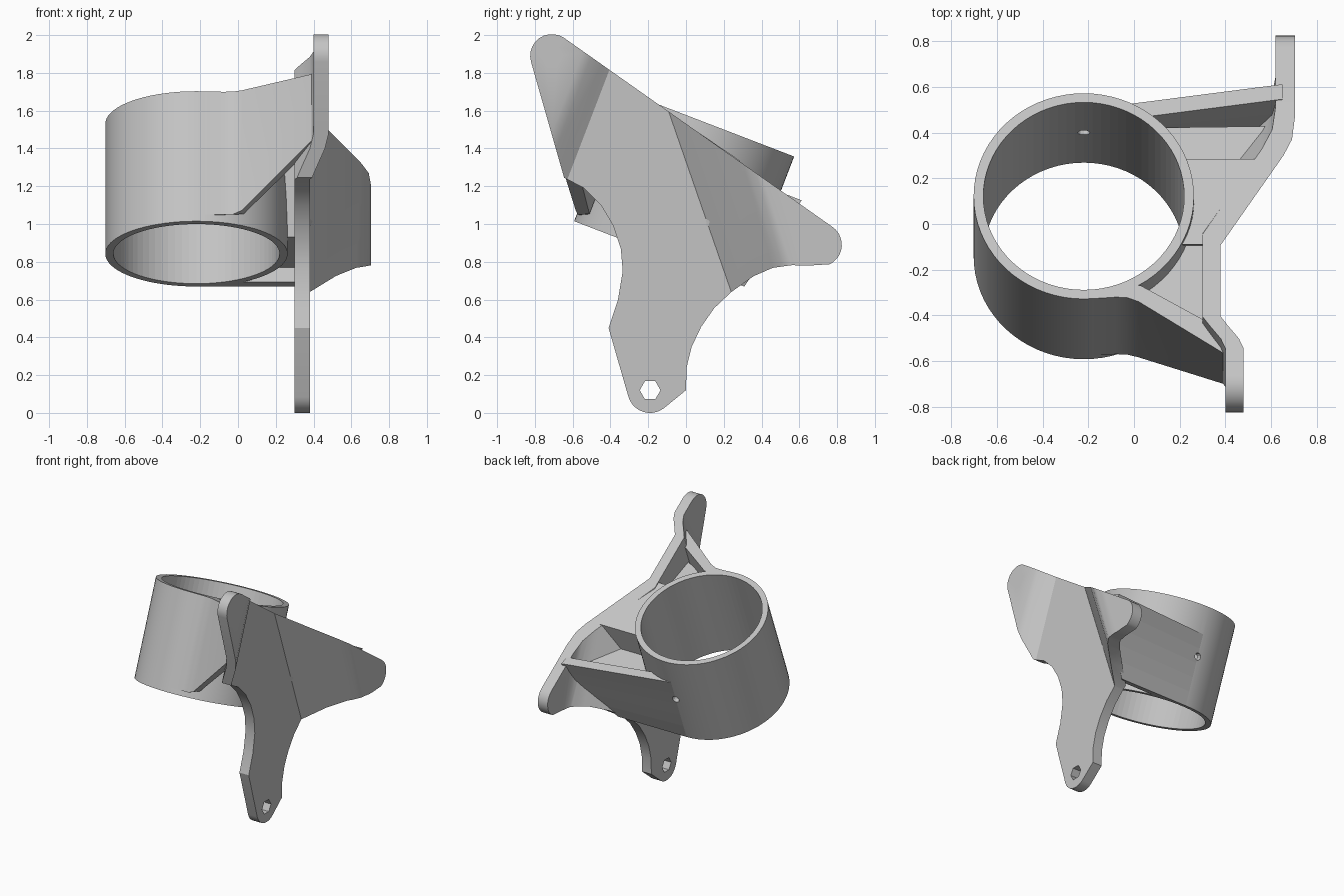
import bpy, bmesh, math
from mathutils import Vector, Matrix

cube = bpy.data.objects.get("Cube")
if cube:
    bpy.data.objects.remove(cube, do_unlink=True)

grey = bpy.data.materials.new("plain grey")
grey.use_nodes = True
grey.diffuse_color = (0.55, 0.55, 0.55, 1)
grey.node_tree.nodes["Principled BSDF"].inputs["Base Color"].default_value = (0.55, 0.55, 0.55, 1)

# Tilted tube frame: u along x, v across, w along the tube axis
TILT = math.radians(21)
C, S = math.cos(TILT), math.sin(TILT)
BASE = Vector((-0.22, -0.142, 0.842))
HEIGHT = 0.737
R_OUT, R_IN = 0.4825, 0.44


def lerp(t, knots):
    if t <= knots[0][0]:
        return knots[0][1]
    for (a, p), (b, q) in zip(knots, knots[1:]):
        if t <= b:
            return p + (q - p) * (t - a) / (b - a)
    return knots[-1][1]


# Bend profiles of the mounting plate
OUTER = [(0, 0.38), (0.28, 0.655), (0.33, 0.692), (0.40, 0.705)]
INNER = [(0.033, 0.30), (0.30, 0.56), (0.36, 0.605), (0.43, 0.62)]
FRONT = [(-0.76, 0.10), (-0.71, 0.08), (-0.64, 0.03), (-0.595, 0)]
REAR_N = Vector((0, 0.945, 0.328))
REAR_P = Vector((0, -0.09, 1.59))
FRONT_N = Vector((0, C, -S))


def plate_x(p, knots):
    q = Vector((0, p.y, p.z))
    return lerp((q - REAR_P).dot(REAR_N), knots) + lerp((q - BASE).dot(FRONT_N), FRONT)


def local(u, v, w):
    """Tube frame to world; u=None runs the point into the plate."""
    p = Vector((u or 0, BASE.y + v * C + w * S, BASE.z - v * S + w * C))
    if u is None:
        p.x = plate_x(p, INNER) + 0.03
    return p


def finish(name, bm):
    bmesh.ops.recalc_face_normals(bm, faces=bm.faces)
    me = bpy.data.meshes.new(name)
    bm.to_mesh(me)
    bm.free()
    me.materials.append(grey)
    ob = bpy.data.objects.new(name, me)
    bpy.context.collection.objects.link(ob)
    return ob


def loft(name, rings):
    bm = bmesh.new()
    rows = [[bm.verts.new(p) for p in r] for r in rings]
    for a, b in zip(rows, rows[1:]):
        for i in range(len(a)):
            j = (i + 1) % len(a)
            bm.faces.new((a[i], a[j], b[j], b[i]))
    bm.faces.new(rows[0][::-1])
    bm.faces.new(rows[-1])
    return finish(name, bm)


def cylinder(name, centre, axis, radius, depth, sides, spin=0):
    bm = bmesh.new()
    bmesh.ops.create_cone(bm, cap_ends=True, segments=sides, radius1=radius, radius2=radius, depth=depth)
    rot = axis.to_track_quat('Z', 'Y').to_matrix().to_4x4()
    bm.transform(Matrix.Translation(centre) @ rot @ Matrix.Rotation(spin, 4, 'Z'))
    return finish(name, bm)


def cut(ob, cutter):
    cutter.hide_render = True
    cutter.hide_viewport = True
    mod = ob.modifiers.new("cut", 'BOOLEAN')
    mod.operation = 'DIFFERENCE'
    mod.solver = 'EXACT'
    mod.object = cutter


def smooth(ob):
    bpy.ops.object.select_all(action='DESELECT')
    ob.select_set(True)
    bpy.context.view_layer.objects.active = ob
    bpy.ops.object.shade_smooth_by_angle(angle=math.radians(30))


# Tube
axis = Vector((0, S, C))
mid = BASE + axis * HEIGHT / 2
tube = cylinder("tube", mid, axis, R_OUT, HEIGHT, 72)
bore = cylinder("bore_cutter", mid, axis, R_IN, HEIGHT * 3, 72)
pin = cylinder("pin_cutter", mid + FRONT_N * R_OUT, FRONT_N, 0.027, 0.3, 12)

# Front wall: blends out of the tube, lower edge climbs to the plate
path = [(-0.22, -R_OUT), (-0.15, -0.479), (-0.08, -0.474), (-0.03, -0.476), (0.02, -0.495),
        (0.42, -0.755), (0.33, -0.595), (0.03, -0.42), (-0.22, -0.42)]
front_wall = loft("front_wall", [
    [local(u, v, 0.04 + 0.82 * max(0, u)) for u, v in path],
    [local(u, v, HEIGHT) for u, v in path]])

# Rear wall: tangent to the tube, leaning out towards the plate
rings = []
for i in range(6):
    t = i / 5
    w, flare = 0.535 * t, 0.12 * t
    rings.append([local(-0.22, R_OUT, w), local(None, R_OUT + flare, w),
                  local(None, R_OUT - 0.07 + flare, w), local(-0.22, R_OUT - 0.07, w)])
rear_wall = loft("rear_wall", rings)


# Pocket floors between walls and plate
def floor(name, pts, w0, w1):
    return loft(name, [[local(u, v, w0 + (w1 - w0) * i / 4) for u, v in pts] for i in range(5)])


rear_floor = floor("rear_floor", [(0, -0.02), (None, -0.02), (None, 0.15), (None, 0.3),
                                  (None, 0.45), (-0.1, 0.44)], 0.0865, 0.42)
front_floor = floor("front_floor", [(0, -0.44), (None, -0.58), (None, -0.02), (0, -0.02)], 0.50, 0.60)

# Central web joining tube and plate, flush with the plate's upper edge
side = [(-0.09, 1.585), (0.1, 1.462), (0.285, 1.336), (0.13, 0.92), (0.05, 0.86), (-0.13, 0.93)]
right = [Vector((0, y, z)) for y, z in side]
for p in right:
    p.x = plate_x(p, INNER) + 0.02
web = loft("central_web", [[Vector((0, y, z)) for y, z in side], right])


# Bent mounting plate with three lobes
def arc(cy, cz, r, a0, a1, n=10):
    angles = [math.radians(a0 + (a1 - a0) * i / n) for i in range(n + 1)]
    return [(cy + r * math.cos(a), cz + r * math.sin(a)) for a in angles]


lobes = [(-0.71, 1.89), (0.71, 0.89), (-0.19, 0.12)]
outline = arc(*lobes[0], 0.115, 196, 56) + arc(*lobes[1], 0.115, 56, -64)
outline += [(0.65, 0.78), (0.56, 0.782), (0.46, 0.768), (0.36, 0.725), (0.24, 0.64), (0.15, 0.555),
            (0.08, 0.455), (0.03, 0.35), (0.003, 0.24), (0, 0.12)]
outline += arc(*lobes[2], 0.12, -52, -163)
outline += [(-0.41, 0.45), (-0.36, 0.6), (-0.335, 0.75), (-0.345, 0.87), (-0.385, 0.99),
            (-0.45, 1.1), (-0.54, 1.19), (-0.645, 1.245)]
bm = bmesh.new()
bm.faces.new([bm.verts.new((0, y, z)) for y, z in outline])
bends = [(REAR_P + REAR_N * d, REAR_N) for d, _ in OUTER + INNER]
bends += [(BASE + FRONT_N * v, FRONT_N) for v, _ in FRONT]
for co, no in bends:
    bmesh.ops.bisect_plane(bm, geom=bm.verts[:] + bm.edges[:] + bm.faces[:], plane_co=co, plane_no=no)
made = bmesh.ops.extrude_face_region(bm, geom=bm.faces[:], use_keep_orig=True)["geom"]
back = {g for g in made if isinstance(g, bmesh.types.BMVert)}
for v in bm.verts:
    v.co.x = plate_x(v.co, INNER if v in back else OUTER)
plate = finish("mounting_plate", bm)

# Smooth shading, then the cuts
for ob in (tube, front_wall, plate):
    smooth(ob)
for ob in (tube, front_wall, rear_wall, rear_floor, front_floor, web):
    cut(ob, bore)
for ob in (tube, rear_wall):
    cut(ob, pin)
for i, (y, z) in enumerate(lobes):
    cut(plate, cylinder(f"bolt_hole_cutter_{i + 1}", Vector((0.5, y, z)), Vector((1, 0, 0)), 0.055, 1, 6, math.pi / 2))
